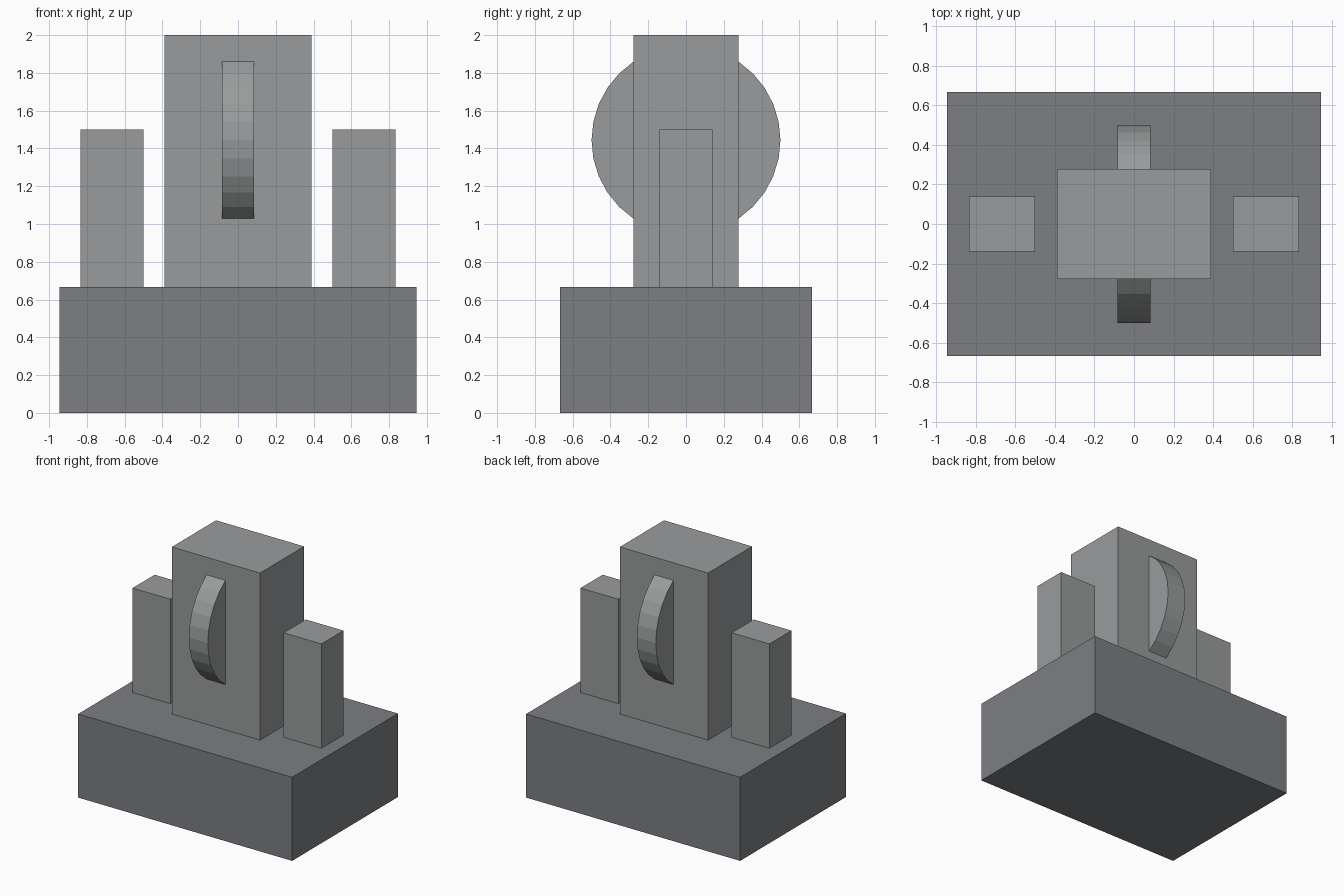
import bpy
from math import pi

if "Cube" in bpy.data.objects:
    bpy.data.objects.remove(bpy.data.objects["Cube"])


def material(name, color):
    mat = bpy.data.materials.new(name)
    mat.diffuse_color = (*color, 1)
    mat.use_nodes = True
    mat.node_tree.nodes["Principled BSDF"].inputs["Base Color"].default_value = mat.diffuse_color
    return mat


light = material("light_grey", (0.32, 0.33, 0.335))
dark = material("dark_grey", (0.2, 0.21, 0.23))


def finish(name, mat):
    ob = bpy.context.object
    ob.name = name
    ob.data.materials.append(mat)
    return ob


def block(name, x, width, depth, z0, z1, mat):
    bpy.ops.mesh.primitive_cube_add(size=1, location=(x, 0, (z0 + z1) / 2))
    ob = finish(name, mat)
    ob.scale = (width, depth, z1 - z0)
    bpy.ops.object.transform_apply(location=False, rotation=False, scale=True)
    return ob


BASE_TOP = 0.667

# Base slab and central tower
block("base", 0, 1.889, 1.333, 0, BASE_TOP, dark)
block("tower", 0, 0.778, 0.556, BASE_TOP, 2, light)

# Low post on each side of the tower
for side, name in ((-1, "left_post"), (1, "right_post")):
    block(name, side * 0.667, 0.333, 0.278, BASE_TOP, 1.5, light)

# Flat-faceted wheel through the tower, axle along x
bpy.ops.mesh.primitive_cylinder_add(vertices=32, radius=0.5, depth=0.167,
                                    location=(0, 0, 1.444), rotation=(0, pi / 2, 0))
finish("wheel", light)
